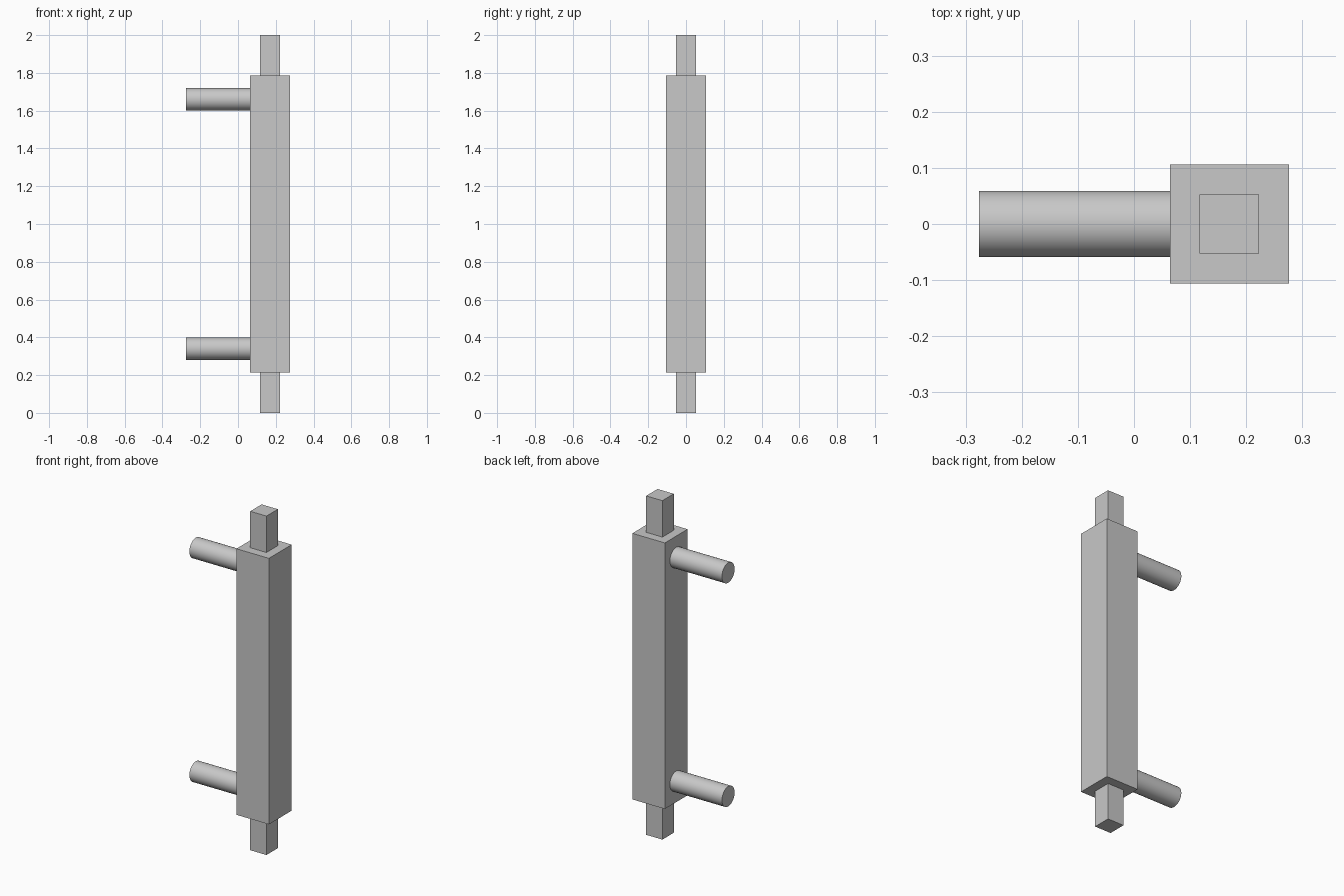
import bpy
import math

cube = bpy.data.objects.get("Cube")
if cube:
    bpy.data.objects.remove(cube, do_unlink=True)

# Single plain grey
grey = bpy.data.materials.new("light_grey")
grey.use_nodes = True
colour = (0.58, 0.58, 0.58, 1)
grey.diffuse_color = colour
grey.node_tree.nodes["Principled BSDF"].inputs["Base Color"].default_value = colour

BAR_X = 0.17        # centre line of the upright bar
BAR_WIDTH = 0.212
BAR_BOTTOM, BAR_TOP = 0.215, 1.785
PIN_WIDTH = BAR_WIDTH / 2
PEG_RADIUS = 0.059
PEG_OUTER, PEG_INNER = -0.276, BAR_X - BAR_WIDTH / 2


def square_post(name, width, bottom, top):
    bpy.ops.mesh.primitive_cube_add(size=1, location=(BAR_X, 0, (bottom + top) / 2))
    post = bpy.context.object
    post.name = name
    post.scale = (width, width, top - bottom)
    bpy.ops.object.transform_apply(location=False, rotation=False, scale=True)
    post.data.materials.append(grey)


def round_peg(name, height):
    bpy.ops.mesh.primitive_cylinder_add(
        vertices=48, radius=PEG_RADIUS, depth=PEG_INNER - PEG_OUTER,
        location=((PEG_INNER + PEG_OUTER) / 2, 0, height),
        rotation=(0, math.pi / 2, 0))
    peg = bpy.context.object
    peg.name = name
    peg.data.materials.append(grey)
    bpy.ops.object.shade_smooth_by_angle(angle=math.radians(30))


# Upright bar with a narrow square pin at each end
square_post("main_bar", BAR_WIDTH, BAR_BOTTOM, BAR_TOP)
square_post("lower_pin", PIN_WIDTH, 0, BAR_BOTTOM)
square_post("upper_pin", PIN_WIDTH, BAR_TOP, 2)

# Round mounting pegs on the right side
round_peg("lower_peg", 0.34)
round_peg("upper_peg", 1.66)
